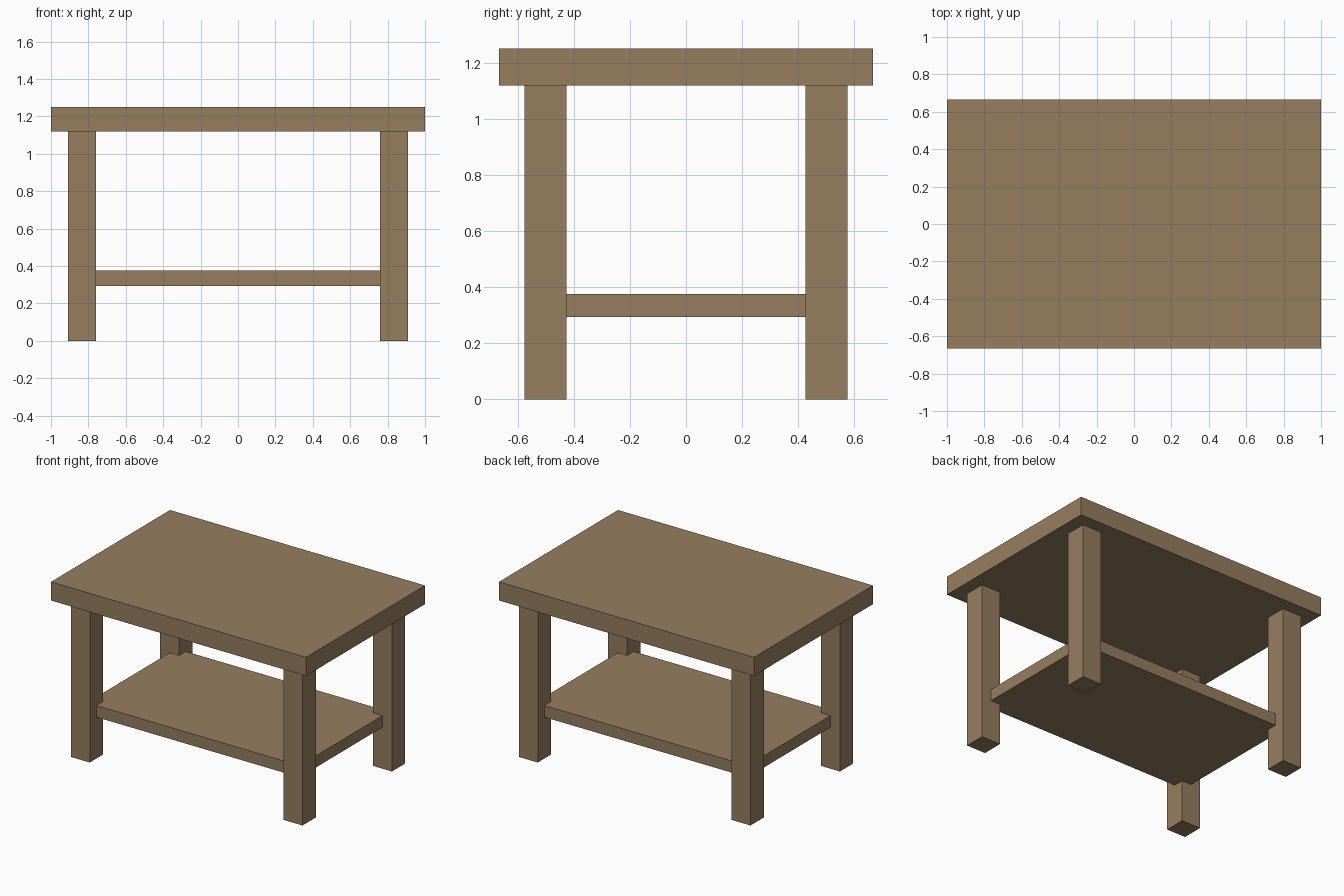
import bpy
import bmesh
from mathutils import Matrix, Vector

default_cube = bpy.data.objects.get("Cube")
if default_cube:
    bpy.data.objects.remove(default_cube, do_unlink=True)

# One flat wood colour
wood = bpy.data.materials.new("brown_wood")
colour = (0.305, 0.209, 0.117, 1.0)
wood.diffuse_color = colour
wood.use_nodes = True
wood.node_tree.nodes["Principled BSDF"].inputs["Base Color"].default_value = colour


def box(name, x, y, bottom, size):
    """Flat-shaded box standing on the given bottom height."""
    bm = bmesh.new()
    bmesh.ops.create_cube(bm, size=1, matrix=Matrix.Diagonal((*size, 1)))
    mesh = bpy.data.meshes.new(name)
    bm.to_mesh(mesh)
    bm.free()
    mesh.materials.append(wood)
    obj = bpy.data.objects.new(name, mesh)
    obj.location = Vector((x, y, bottom + size[2] / 2))
    bpy.context.scene.collection.objects.link(obj)
    return obj


LEG_X, LEG_Y = 0.834, 0.501
LEG_WIDTH, LEG_HEIGHT = 0.149, 1.119

# Table top
box("table_top", 0, 0, LEG_HEIGHT, (2.0, 1.333, 0.132))

# Lower shelf, with its corners let into the middle of the legs
box("lower_shelf", 0, 0, 0.293, (2 * LEG_X, 2 * LEG_Y, 0.083))

# Four square legs
for side, sx in (("left", 1), ("right", -1)):
    for end, sy in (("front", -1), ("back", 1)):
        box(f"{end}_{side}_leg", sx * LEG_X, sy * LEG_Y, 0,
            (LEG_WIDTH, LEG_WIDTH, LEG_HEIGHT))
